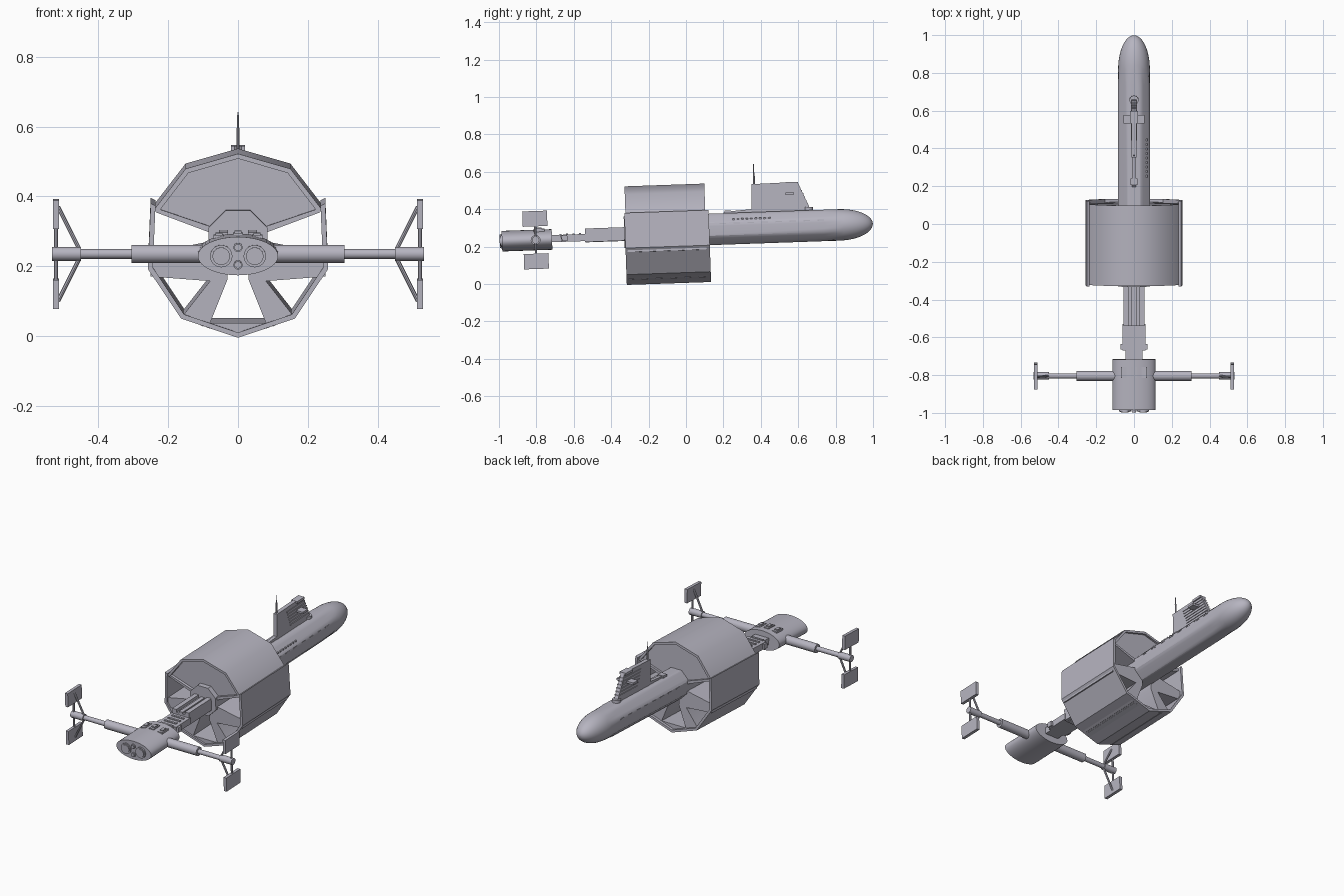
import bpy, bmesh, math
from mathutils import Matrix, Vector

if "Cube" in bpy.data.objects:
    bpy.data.objects.remove(bpy.data.objects["Cube"])

GREY = (0.47, 0.46, 0.53, 1)
mat = bpy.data.materials.new("hull grey")
mat.use_nodes = True
mat.diffuse_color = GREY
mat.node_tree.nodes["Principled BSDF"].inputs["Base Color"].default_value = GREY

# The whole vessel is pitched slightly nose-up about the drum centre
PIVOT = Vector((0, -0.1, 0.27))
TILT = Matrix.Translation(PIVOT) @ Matrix.Rotation(math.radians(2), 4, "X") @ Matrix.Translation(-PIVOT)


def finish(name, bm, angle=30):
    bmesh.ops.recalc_face_normals(bm, faces=bm.faces)
    bm.transform(TILT)
    me = bpy.data.meshes.new(name)
    bm.to_mesh(me)
    bm.free()
    me.materials.append(mat)
    ob = bpy.data.objects.new(name, me)
    bpy.context.collection.objects.link(ob)
    me.shade_smooth()
    me.set_sharp_from_angle(angle=math.radians(angle))
    return ob


def loft(name, rings, angle=30):
    """Skin a list of equal rings of points and cap both ends."""
    bm = bmesh.new()
    vs = [[bm.verts.new(p) for p in r] for r in rings]
    n = len(vs[0])
    for a, b in zip(vs, vs[1:]):
        for i in range(n):
            bm.faces.new((a[i], a[(i + 1) % n], b[(i + 1) % n], b[i]))
    bm.faces.new(vs[0])
    bm.faces.new(vs[-1])
    return finish(name, bm, angle)


def prism(name, pts, y0, y1, angle=30):
    """Extrude an x/z outline along y."""
    return loft(name, [[(x, y, z) for x, z in pts] for y in (y0, y1)], angle)


def slab(name, pts, x0, x1):
    """Extrude a y/z outline along x."""
    return loft(name, [[(x, y, z) for y, z in pts] for x in (x0, x1)])


def box(name, x0, x1, y0, y1, z0, z1):
    return prism(name, [(x0, z0), (x1, z0), (x1, z1), (x0, z1)], y0, y1)


def rod(name, a, b, r, r2=None, seg=16):
    a, b = Vector(a), Vector(b)
    bm = bmesh.new()
    bmesh.ops.create_cone(bm, cap_ends=True, segments=seg, radius1=r,
                          radius2=r if r2 is None else r2, depth=(b - a).length)
    rot = (b - a).to_track_quat("Z", "Y").to_matrix().to_4x4()
    bm.transform(Matrix.Translation((a + b) / 2) @ rot)
    return finish(name, bm)


def mirror_pts(pts, s):
    return [(s * x, z) for x, z in pts]


# Hull: octagonal tube running through the drum, rounding into the nose
HULL_Z, HULL_R = 0.284, 0.084


def hull_ring(y, scale, roundness):
    pts = []
    for i in range(32):
        a = math.tau * i / 32
        corner = (a + math.pi / 8) % (math.pi / 4) - math.pi / 8
        r = HULL_R * scale * (roundness + (1 - roundness) / math.cos(corner))
        pts.append((r * math.cos(a), y, HULL_Z + r * math.sin(a)))
    return pts


rings = [hull_ring(-0.33, 1, 0), hull_ring(0.74, 1, 0), hull_ring(0.82, 1, 1)]
for i in range(1, 13):
    t = math.radians(89 * i / 12)
    rings.append(hull_ring(0.82 + 0.18 * math.sin(t), math.cos(t), 1))
loft("hull", rings)

# Drum shell: smooth upper cover and flat-sided lower panels
UPPER = [(0, 0.53), (0.15, 0.487), (0.24, 0.37)]
LOWER = [(0.25, 0.388), (0.258, 0.2), (0.163, 0.058), (0, 0.003)]
up = [(-x, z) for x, z in UPPER[:0:-1]] + UPPER
low = LOWER + [(-x, z) for x, z in LOWER[-2::-1]]


def inner(pts, k=0.945):
    return [(x * k, 0.27 + (z - 0.27) * k) for x, z in pts]


prism("drum_upper_shell", up + inner(up)[::-1], -0.32, 0.107, 50)
prism("drum_lower_shell", low + inner(low)[::-1], -0.326, 0.125)

# Drum interior: solid upper bulkhead block and deep spokes around open bays
panel = inner(up, 0.95)
prism("drum_upper_bulkhead", panel + [(0.07, 0.3), (-0.07, 0.3)], -0.30, 0.095)
middle = [(0.05, 0.27), (0.25, 0.23), (0.25, 0.178), (0.08, 0.165), (0.04, 0.2)]
lower = [(0.03, 0.22), (0.03, 0.17), (0.08, 0.045), (0.1, 0.035), (0.16, 0.063), (0.08, 0.165), (0.06, 0.22)]
lip = [(0.07, 0.30), (0.235, 0.362), (0.24, 0.376), (0.075, 0.32)]
for s, side in ((1, "left"), (-1, "right")):
    prism("middle_spoke_" + side, mirror_pts(middle, s), -0.316, 0.108)
    prism("lower_spoke_" + side, mirror_pts(lower, s), -0.316, 0.108)
    prism("upper_spoke_" + side, mirror_pts(lip, s), -0.316, 0.108)
prism("drum_keel", [(-0.085, 0.045), (0.085, 0.045), (0.09, 0.032), (0, 0.006), (-0.09, 0.032)], -0.316, 0.108)

# Boom joining the drum to the engine
box("boom_core", -0.035, 0.035, -0.54, -0.32, 0.238, 0.295)
for s, side in ((1, "left"), (-1, "right")):
    a, b = sorted((s * 0.028, s * 0.055))
    box("boom_rail_" + side, a, b, -0.54, -0.32, 0.24, 0.312)
    a, b = sorted((s * 0.05, s * 0.072))
    box("boom_clamp_" + side, a, b, -0.665, -0.635, 0.25, 0.28)
box("boom_spine", -0.012, 0.012, -0.54, -0.32, 0.29, 0.305)
box("boom_neck", -0.06, 0.06, -0.67, -0.53, 0.245, 0.283)
box("boom_tail", -0.045, 0.045, -0.73, -0.66, 0.245, 0.283)
for i in range(4):
    y = -0.56 - i * 0.035
    box("neck_rib", -0.04, 0.04, y - 0.012, y, 0.28, 0.288)

# Engine: oval pod with paired nozzles and top vents
ENG_Z = 0.26
oval = [(0.115 * math.cos(math.tau * i / 40), ENG_Z + 0.055 * math.sin(math.tau * i / 40)) for i in range(40)]
prism("engine_pod", oval, -0.985, -0.717)
for x, z, r in ((0.048, 0, 0.032), (-0.048, 0, 0.032), (0, 0.025, 0.013), (0, -0.025, 0.013)):
    rod("nozzle_rim", (x, -0.98, ENG_Z + z), (x, -0.992, ENG_Z + z), r, seg=24)
    rod("nozzle_cap", (x, -0.985, ENG_Z + z), (x, -0.997, ENG_Z + z), r * 0.78, seg=24)
for x in (-0.055, 0, 0.055):
    top = ENG_Z + (0.06 if x == 0 else 0.054)
    box("engine_vent", x - 0.015, x + 0.015, -0.815, -0.755, ENG_Z + 0.03, top)
    box("engine_vent_cap", x - 0.01, x + 0.01, -0.8, -0.77, ENG_Z + 0.03, top + 0.006)

# Side arms with fins on struts
AY = -0.805
for s, side in ((1, "left"), (-1, "right")):
    rod("arm_sleeve_" + side, (s * 0.09, AY, ENG_Z), (s * 0.305, AY, ENG_Z), 0.026, seg=24)
    rod("arm_shaft_" + side, (s * 0.3, AY, ENG_Z), (s * 0.46, AY, ENG_Z), 0.014)
    rod("arm_tip_" + side, (s * 0.45, AY, ENG_Z), (s * 0.532, AY, ENG_Z), 0.02)
    x0, x1 = sorted((s * 0.512, s * 0.53))
    for v, level in ((1, "upper"), (-1, "lower")):
        z0, z1 = sorted((ENG_Z + v * 0.073, ENG_Z + v * 0.155))
        box(f"fin_{level}_{side}", x0, x1, AY - 0.066, AY + 0.066, z0, z1)
        rod(f"fin_post_{level}_{side}", (s * 0.521, AY, ENG_Z), (s * 0.521, AY, ENG_Z + v * 0.08), 0.006, seg=8)
        rod(f"fin_strut_{level}_{side}", (s * 0.455, AY, ENG_Z + v * 0.015),
            (s * 0.515, AY, ENG_Z + v * 0.135), 0.006, seg=8)

# Sail tower with ribs, planes and mast
slab("sail", [(0.355, 0.36), (0.675, 0.36), (0.605, 0.522), (0.36, 0.518)], -0.012, 0.012)
for i in range(6):
    z = 0.4 + i * 0.018
    front = 0.675 - (z - 0.36) * 0.43
    box("sail_rib", -0.016, 0.016, 0.48 - i * 0.006, front, z, z + 0.006)
box("sail_cap", -0.02, 0.02, 0.54, 0.607, 0.508, 0.522)
box("sail_planes", -0.055, 0.055, 0.54, 0.585, 0.455, 0.467)
rod("sail_foot", (0, 0.66, 0.36), (0, 0.66, 0.385), 0.024)
rod("mast_base", (0, 0.373, 0.5), (0, 0.373, 0.58), 0.005, seg=8)
rod("mast_tip", (0, 0.373, 0.57), (0, 0.373, 0.625), 0.003, 0.002, seg=8)

# Deck fairing and hatches
slab("deck_fairing", [(0.19, 0.36), (0.36, 0.36), (0.36, 0.385), (0.21, 0.375)], -0.01, 0.01)
box("deck_winch", -0.018, 0.018, 0.21, 0.245, 0.36, 0.382)
for i in range(9):
    y = 0.25 + i * 0.024
    box("deck_grating", 0.05, 0.072, y, y + 0.012, 0.325, 0.338)

# Row of small ports along both flanks
for s in (1, -1):
    for i in range(8):
        y = 0.18 + i * 0.075
        a, b = sorted((s * 0.08, s * 0.086))
        box("flank_port", a, b, y, y + 0.035, 0.31, 0.316)
